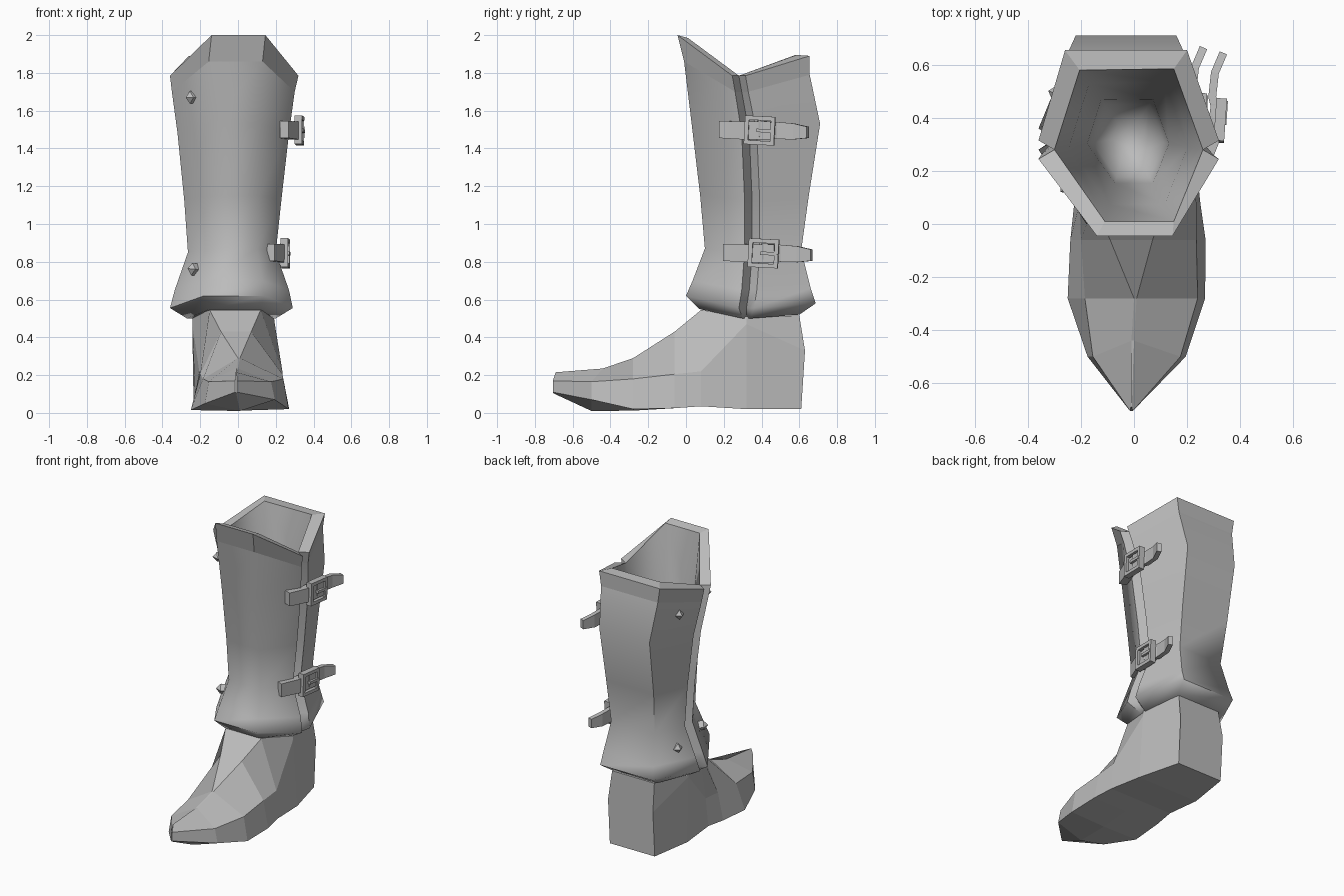
import bpy, bmesh, math
from mathutils import Vector, Matrix

if "Cube" in bpy.data.objects:
    bpy.data.objects.remove(bpy.data.objects["Cube"])

grey = bpy.data.materials.new("plain grey")
grey.diffuse_color = (0.5, 0.5, 0.5, 1)
grey.use_nodes = True
grey.node_tree.nodes["Principled BSDF"].inputs["Base Color"].default_value = grey.diffuse_color


def make(name, verts, faces, fix_normals=True):
    me = bpy.data.meshes.new(name)
    me.from_pydata(verts, [], faces)
    me.materials.append(grey)
    if fix_normals:
        bm = bmesh.new()
        bm.from_mesh(me)
        bmesh.ops.recalc_face_normals(bm, faces=bm.faces)
        bm.to_mesh(me)
        bm.free()
    ob = bpy.data.objects.new(name, me)
    bpy.context.collection.objects.link(ob)
    return ob


def loft(name, rings, cap_start=True, cap_end=True, fix_normals=True):
    """Skin a row of equal closed rings."""
    n = len(rings[0])
    verts = [p for r in rings for p in r]
    faces = [(i * n + j, i * n + (j + 1) % n, (i + 1) * n + (j + 1) % n, (i + 1) * n + j)
             for i in range(len(rings) - 1) for j in range(n)]
    if cap_start:
        faces.append(tuple(reversed(range(n))))
    if cap_end:
        faces.append(tuple(range(len(verts) - n, len(verts))))
    return make(name, verts, faces, fix_normals)


def smooth(ob, angle):
    bpy.ops.object.select_all(action='DESELECT')
    ob.select_set(True)
    bpy.context.view_layer.objects.active = ob
    bpy.ops.object.shade_smooth_by_angle(angle=math.radians(angle))


# Shin guard: front and back plates meeting in a V groove at each side
def guard_ring(xl, xr, fl, fr, yf, zf, ys, zs, gap, bl, br, yb, zb, groove=0.06):
    y0, y1 = ys - gap, ys + gap
    return [(xl, y0, zs), (fl, yf, zf), (fr, yf, zf), (xr, y0, zs),
            (xr - groove, ys, zs), (xr, y1, zs), (br, yb, zb), (bl, yb, zb),
            (xl, y1, zs), (xl + groove, ys, zs)]


guard = [
    guard_ring(-.27, .20, -.15, .11, .07, .55, .32, .50, .02, -.20, .15, .60, .52, .03),
    guard_ring(-.36, .29, -.18, .14, .00, .62, .32, .555, .04, -.225, .17, .687, .58),
    guard_ring(-.335, .27, -.17, .13, .035, .70, .335, .65, .04, -.215, .165, .66, .66),
    guard_ring(-.265, .20, -.14, .10, .10, .87, .35, .85, .04, -.19, .14, .61, .86),
    guard_ring(-.285, .23, -.14, .11, .075, 1.15, .35, 1.13, .04, -.21, .15, .65, 1.15),
    guard_ring(-.32, .27, -.145, .12, .03, 1.53, .335, 1.48, .04, -.22, .16, .71, 1.53),
    guard_ring(-.35, .30, -.155, .13, -.01, 1.86, .295, 1.70, .035, -.245, .185, .655, 1.79),
    guard_ring(-.36, .32, -.14, .145, -.045, 2.0, .28, 1.785, .035, -.26, .20, .655, 1.89),
]
shell = loft("shin_guard", guard, True, False, fix_normals=False)
smooth(shell, 68)
for p in shell.data.polygons[-11:-1]:      # crisp strip along the top
    p.use_smooth = False

# Top rim: outer edge to the inner opening
inner = [(-.30, .28, 1.785), (-.11, .01, 1.985), (.15, .01, 1.985), (.26, .28, 1.785),
         (.15, .585, 1.895), (-.205, .58, 1.895)]
make("top_rim", guard[-1] + inner,
     [(0, 1, 11, 10), (1, 2, 12, 11), (2, 3, 13, 12), (3, 4, 13), (4, 5, 13),
      (5, 6, 14, 13), (6, 7, 15, 14), (7, 8, 10, 15), (8, 9, 10), (9, 0, 10)], False)


# Smooth bowl-like lining inside the guard
def shrink(s, z, mix):
    cx, cy = -.025, .33
    return [((x - cx) * s + cx, (y - cy) * s + cy, zz * (1 - mix) + z * mix)
            for x, y, zz in inner]


lining = loft("lining", [shrink(.2, .60, 1), shrink(.48, .70, 1), shrink(.55, .95, 1),
                         shrink(.80, 1.5, .9), inner], True, False, False)
lining.data.flip_normals()
smooth(lining, 180)

# Foot: sections from the toe back to the heel
# (y, bottom xL xR zL zR, keel z, side xL xR z, top xL xR z, top y offset)
stations = [
    (-.705, -.015, -.005, .11, .11, .105, -.015, -.005, .17, -.012, -.008, .215, .015),
    (-.50, -.175, .195, .05, .07, .01, -.155, .175, .165, -.01, .0, .235, .06),
    (-.28, -.25, .268, .015, .02, .012, -.185, .24, .18, .0, .01, .29, .0),
    (-.06, -.24, .27, .025, .025, .025, -.20, .235, .205, -.09, .07, .43, .0),
    (.08, -.225, .25, .035, .035, .035, -.205, .235, .22, -.15, .12, .545, .0),
    (.32, -.235, .225, .02, .02, .02, -.242, .195, .47, -.24, .19, .51, .0),
    (.61, -.19, .15, .02, .02, .02, -.19, .15, .33, -.18, .14, .515, -.01),
]
foot = []
for y, bl, br, zl, zr, zk, ml, mr, zm, tl, tr, zt, dy in stations:
    ym = y + (.02 if y > .5 else 0)
    foot.append([((bl + br) / 2, y, zk), (bl, y, zl), (ml, ym, zm), (tl, y + dy, zt),
                 (tr, y + dy, zt), (mr, ym, zm), (br, y, zr)])
loft("foot", foot)


# Straps and buckles on the right side
def ribbon(name, path, thick):
    """path: (x, y, z centre, height)"""
    rings = []
    for i, (x, y, z, h) in enumerate(path):
        a, b = path[max(i - 1, 0)], path[min(i + 1, len(path) - 1)]
        d = Vector((b[0] - a[0], b[1] - a[1], 0)).normalized()
        n = Vector((d.y, -d.x, 0)) * thick / 2
        c = Vector((x, y, z))
        up = Vector((0, 0, h / 2))
        rings.append([c - n - up, c + n - up, c + n + up, c - n + up])
    return loft(name, rings)


def box(name, mat, centre, size):
    v = [mat @ (Vector(centre) + Vector((sx * size[0], sy * size[1], sz * size[2])) / 2)
         for sx in (-1, 1) for sy in (-1, 1) for sz in (-1, 1)]
    return make(name, v, [(0, 1, 3, 2), (4, 6, 7, 5), (0, 4, 5, 1),
                          (2, 3, 7, 6), (0, 2, 6, 4), (1, 5, 7, 3)])


for label, dx, dy, z in (("upper", 0, 0, 1.495), ("lower", -.075, .02, .845)):
    ribbon(label + "_strap", [(.245 + dx, .185 + dy, z + .005, .09),
                              (.295 + dx, .31 + dy, z, .095),
                              (.315 + dx, .45 + dy, z, .095)], .05)
    ribbon(label + "_strap_end", [(.32 + dx, .38 + dy, z + .01, .085),
                                  (.295 + dx, .48 + dy, z, .09),
                                  (.305 + dx, .57 + dy, z - .005, .085),
                                  (.337 + dx, .645 + dy, z - .01, .06)], .03)
    m = (Matrix.Translation((.325 + dx, .39 + dy, z)) @ Matrix.Rotation(math.radians(-4), 4, 'Z')
         @ Matrix.Rotation(math.radians(-3), 4, 'X'))
    for s in (-1, 1):
        box(label + "_buckle_bar", m, (0, 0, s * .065), (.04, .16, .022))
        box(label + "_buckle_post", m, (0, s * .069, 0), (.04, .022, .15))
    box(label + "_buckle_prong", m, (.014, .03, 0), (.02, .09, .018))

# Pointed rivets on the left side: (position, outward direction)
for (x, y, z), d in [((-.245, .145, 1.67), (-.8, -.6, 0)), ((-.235, .165, .76), (-.8, -.6, .1)),
                     ((-.285, .49, 1.66), (-.95, .3, 0)), ((-.26, .47, .73), (-.95, .3, 0))]:
    q = Vector(d).to_track_quat('Z', 'Y').to_matrix()
    base = [Vector((.033 * math.cos(a), .033 * math.sin(a), h))
            for h in (-.03, .012) for a in (0, math.pi / 2, math.pi, 1.5 * math.pi)]
    pts = [q @ p + Vector((x, y, z)) for p in base + [Vector((0, 0, .04))]]
    make("rivet", pts, [(0, 1, 5, 4), (1, 2, 6, 5), (2, 3, 7, 6), (3, 0, 4, 7), (3, 2, 1, 0),
                        (4, 5, 8), (5, 6, 8), (6, 7, 8), (7, 4, 8)])
